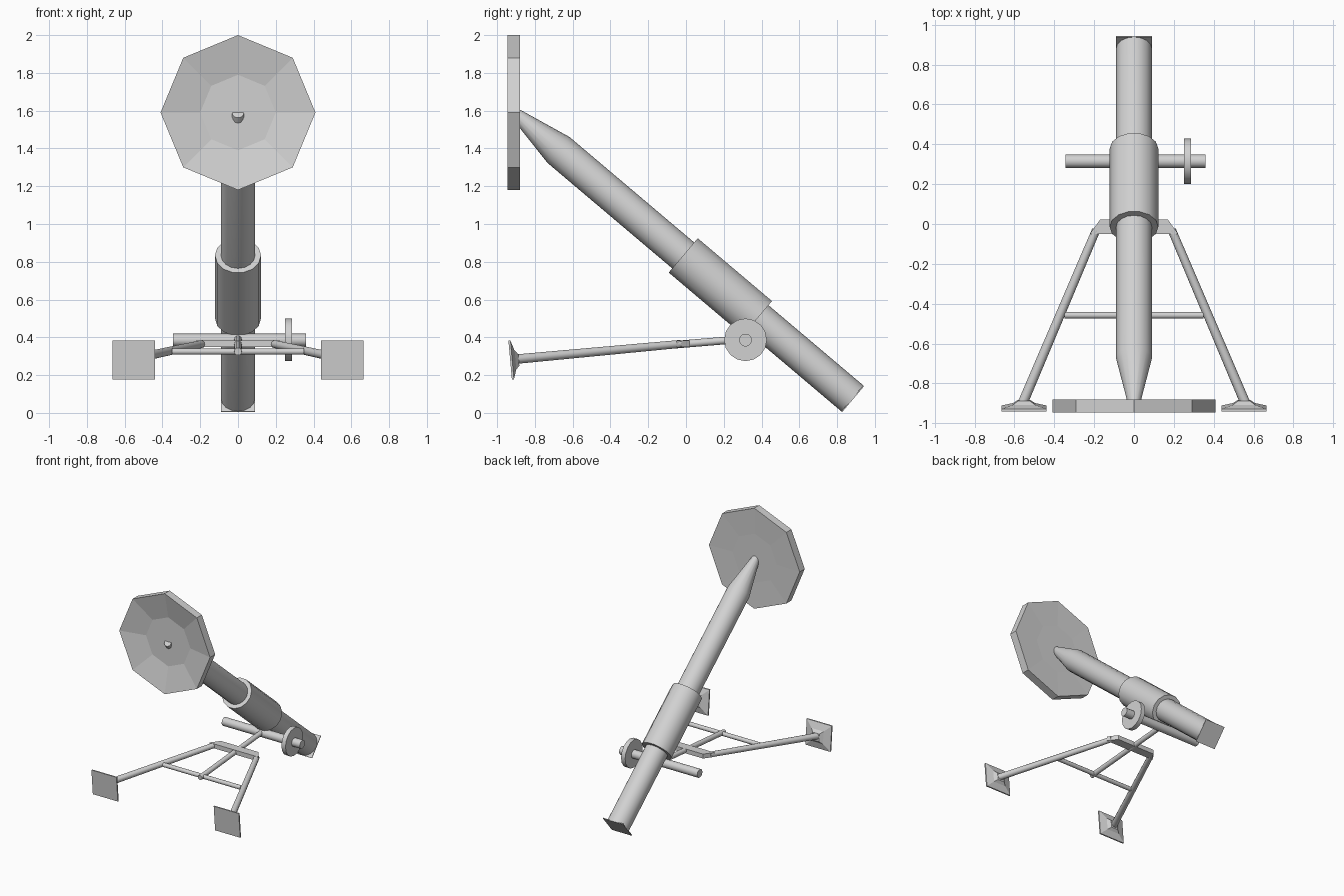
import bpy, bmesh, math
from mathutils import Vector, Matrix

if "Cube" in bpy.data.objects:
    bpy.data.objects.remove(bpy.data.objects["Cube"])

grey = bpy.data.materials.new("light_grey")
grey.diffuse_color = (0.64, 0.64, 0.64, 1)
grey.use_nodes = True
grey.node_tree.nodes["Principled BSDF"].inputs["Base Color"].default_value = grey.diffuse_color


def finish(name, bm, smooth=True):
    bmesh.ops.recalc_face_normals(bm, faces=bm.faces)
    me = bpy.data.meshes.new(name)
    bm.to_mesh(me)
    bm.free()
    me.materials.append(grey)
    ob = bpy.data.objects.new(name, me)
    bpy.context.collection.objects.link(ob)
    if smooth:
        bpy.ops.object.select_all(action='DESELECT')
        ob.select_set(True)
        bpy.context.view_layer.objects.active = ob
        bpy.ops.object.shade_smooth_by_angle(angle=math.radians(35))
    return ob


def lathe(name, start, axis, profile, sides=16, closed=False, spin=0, smooth=True):
    """Sweep (distance, radius) pairs around an axis; closed joins last ring to first."""
    bm = bmesh.new()
    start, d = Vector(start), Vector(axis).normalized()
    u = Vector((1, 0, 0)) if abs(d.x) < 0.9 else Vector((0, 0, 1))
    u = (u - d * u.dot(d)).normalized()
    v = d.cross(u)
    rings = []
    for t, r in profile:
        rings.append([bm.verts.new(start + d * t + (u * math.cos(a) + v * math.sin(a)) * r)
                      for a in (2 * math.pi * (i + spin) / sides for i in range(sides))])
    pairs = list(zip(rings, rings[1:])) + ([(rings[-1], rings[0])] if closed else [])
    for a, b in pairs:
        for i in range(sides):
            j = (i + 1) % sides
            bm.faces.new((a[i], a[j], b[j], b[i]))
    if not closed:
        bm.faces.new(rings[0])
        bm.faces.new(rings[-1])
    return finish(name, bm, smooth)


def rod(name, a, b, r1, r2=None, sides=12):
    a, b = Vector(a), Vector(b)
    return lathe(name, a, b - a, [(0, r1), ((b - a).length, r2 or r1)], sides)


# Barrel with tapered end
rear = Vector((0, 0.885, 0.073))
shoulder = Vector((0, -0.675, 1.392))
axis = (shoulder - rear).normalized()
length = (shoulder - rear).length
lathe("barrel", rear, axis, [(0, 0.09), (length, 0.09), (length + 0.30, 0.03)])

# Square plate closing the low end of the barrel
lathe("barrel_end_plate", rear, axis, [(0, 0.09 * math.sqrt(2)), (0.006, 0.09 * math.sqrt(2))],
      4, spin=0.5, smooth=False)

# Sleeve around the middle of the barrel
low = (Vector((0, 0.38, 0.503)) - rear).dot(axis)
lathe("sleeve", rear, axis,
      [(low, 0.088), (low, 0.122), (low + 0.515, 0.122), (low + 0.515, 0.088)], 14, closed=True)

# Eight-sided dished base plate
lathe("base_plate", (0, 0, 1.59), (0, -1, 0),
      [(0.886, 0.2), (0.88, 0.41), (0.945, 0.41), (0.90, 0.2)], 8, smooth=False)

# Cross axle with hand wheel
rod("axle", (-0.345, 0.315, 0.385), (0.36, 0.315, 0.385), 0.034)
rod("hand_wheel", (0.25, 0.315, 0.387), (0.287, 0.315, 0.387), 0.113, sides=16)

# Support frame: centre rod, lower crossbar and top bridge
rod("centre_rod", (0, 0.315, 0.392), (0, -0.49, 0.325), 0.02)
rod("crossbar", (-0.35, -0.458, 0.325), (0.35, -0.458, 0.325), 0.017)
bm = bmesh.new()
outline = [(-0.17, 0.022), (0.17, 0.022), (0.222, -0.05), (-0.222, -0.05)]
bottom = [bm.verts.new((x, y, 0.348)) for x, y in outline]
top = [bm.verts.new((x, y, 0.384)) for x, y in outline]
bm.faces.new(bottom)
bm.faces.new(top)
for i in range(4):
    j = (i + 1) % 4
    bm.faces.new((bottom[i], bottom[j], top[j], top[i]))
finish("frame_bridge", bm, False)

# Mirrored legs and flared square feet
for side, s in (("left", -1), ("right", 1)):
    rod(side + "_leg", (s * 0.19, -0.03, 0.365), (s * 0.557, -0.895, 0.285), 0.021, 0.025)
    bm = bmesh.new()
    rings = []
    for y, hw, hh in ((-0.885, 0.03, 0.03), (-0.903, 0.055, 0.05),
                      (-0.92, 0.113, 0.102), (-0.931, 0.113, 0.102)):
        rings.append([bm.verts.new((s * 0.552 + cx * hw, y - 0.09 * cz * hh, 0.28 + cz * hh))
                      for cx, cz in ((-1, -1), (1, -1), (1, 1), (-1, 1))])
    for a, b in zip(rings, rings[1:]):
        for i in range(4):
            j = (i + 1) % 4
            bm.faces.new((a[i], a[j], b[j], b[i]))
    bm.faces.new(rings[0])
    bm.faces.new(rings[-1])
    finish(side + "_foot", bm, False)
